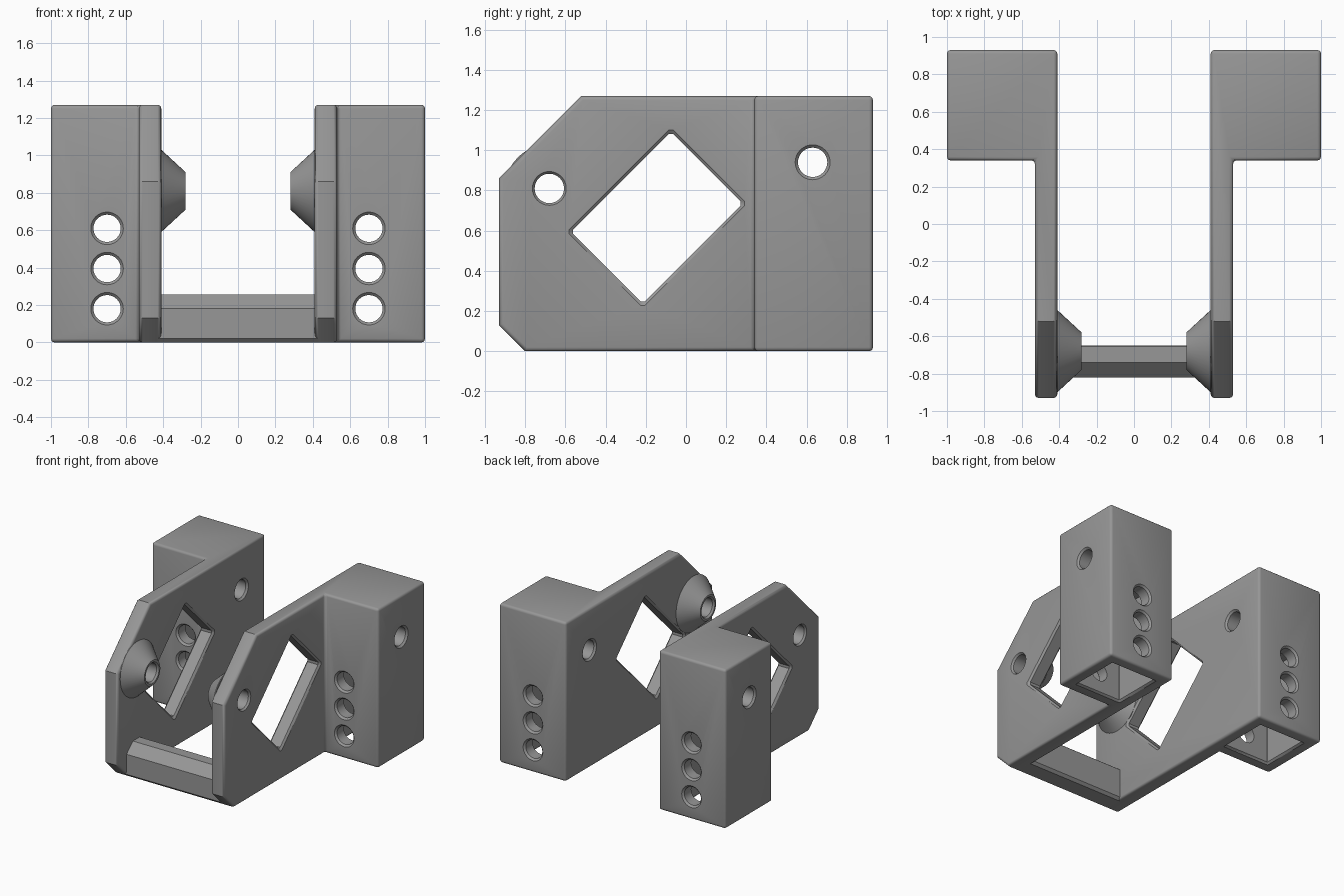
import bpy, bmesh, math
from mathutils import Vector

if "Cube" in bpy.data.objects:
    bpy.data.objects.remove(bpy.data.objects["Cube"])

grey = bpy.data.materials.new("plain grey")
grey.diffuse_color = (0.31, 0.31, 0.31, 1)
grey.use_nodes = True
grey.node_tree.nodes["Principled BSDF"].inputs["Base Color"].default_value = grey.diffuse_color


def make_object(name, bm):
    bmesh.ops.recalc_face_normals(bm, faces=bm.faces)
    me = bpy.data.meshes.new(name)
    bm.to_mesh(me)
    bm.free()
    ob = bpy.data.objects.new(name, me)
    bpy.context.collection.objects.link(ob)
    me.materials.append(grey)
    return ob


def place(axis, t, u, v):
    return {"x": (t, u, v), "y": (u, t, v), "z": (u, v, t)}[axis]


def loft(name, axis, sections):
    """Skin a list of (position, outline) sections along an axis and cap the ends."""
    bm = bmesh.new()
    rings = [[bm.verts.new(place(axis, t, u, v)) for u, v in pts] for t, pts in sections]
    for a, b in zip(rings, rings[1:]):
        n = len(a)
        for i in range(n):
            bm.faces.new((a[i], a[(i + 1) % n], b[(i + 1) % n], b[i]))
    bm.faces.new(rings[0])
    bm.faces.new(rings[-1])
    return make_object(name, bm)


def circle(cu, cv, r, n=32):
    return [(cu + r * math.cos(2 * math.pi * i / n), cv + r * math.sin(2 * math.pi * i / n))
            for i in range(n)]


def rectangle(cu, cv, hu, hv, angle=0, corner=0.015):
    k = corner
    pts = [(hu - k, -hv), (hu, -hv + k), (hu, hv - k), (hu - k, hv),
           (-hu + k, hv), (-hu, hv - k), (-hu, -hv + k), (-hu + k, -hv)]
    c, s = math.cos(angle), math.sin(angle)
    return [(cu + c * u - s * v, cv + s * u + c * v) for u, v in pts]


def cutter(name, axis, a, b, outline, blind=False, e=0.014):
    """Cutting tool whose mouths at a and b flare to leave chamfered rims."""
    sections = [(a - e, outline(2 * e)), (a + e, outline(0))]
    sections += [(b, outline(0))] if blind else [(b - e, outline(0)), (b + e, outline(2 * e))]
    ob = loft(name, axis, sections)
    ob.hide_render = True
    return ob


def finish(ob, cutters=(), bevel=0, mirror=True):
    """Round the edges, cut the holes, mirror to the other side and smooth."""
    if bevel:
        m = ob.modifiers.new("round", "BEVEL")
        m.width, m.segments = bevel, 3
        m.limit_method, m.angle_limit = "ANGLE", math.radians(60)
    for c in cutters:
        m = ob.modifiers.new("cut", "BOOLEAN")
        m.operation, m.solver, m.object = "DIFFERENCE", "EXACT", c
    if mirror:
        m = ob.modifiers.new("mirror", "MIRROR")
        m.use_mirror_merge = False
    bpy.ops.object.select_all(action="DESELECT")
    bpy.context.view_layer.objects.active = ob
    ob.select_set(True)
    bpy.ops.object.convert(target="MESH")
    bpy.ops.object.shade_smooth_by_angle(angle=math.radians(35))


# side bracket: plate and post as one L-shaped extrusion
plan = [(0.41, -0.93), (0.53, -0.93), (0.53, 0.34), (1, 0.34), (1, 0.93), (0.41, 0.93)]
bracket = loft("side_bracket", "z", [(0, plan), (1.27, plan)])

# slanted front corners
bm = bmesh.new()
bm.from_mesh(bracket.data)
for point, normal in (((0, -0.93, 0.86), (0, -1, 1)), ((0, -0.93, 0.13), (0, -1, -1))):
    cut = bmesh.ops.bisect_plane(bm, geom=bm.verts[:] + bm.edges[:] + bm.faces[:],
                                 plane_co=point, plane_no=Vector(normal).normalized(),
                                 clear_outer=True)
    edges = [g for g in cut["geom_cut"] if isinstance(g, bmesh.types.BMEdge)]
    bmesh.ops.contextual_create(bm, geom=edges)
bmesh.ops.recalc_face_normals(bm, faces=bm.faces)
bm.to_mesh(bracket.data)
bm.free()

# holes, window and hollow post
pivot_hole = cutter("pivot_hole_cutter", "x", 0.28, 0.53, lambda g: circle(-0.68, 0.81, 0.073 + g * 0.8))
tools = [
    cutter("window_cutter", "x", 0.41, 0.53,
           lambda g: rectangle(-0.145, 0.665, 0.352 + g, 0.252 + g, math.pi / 4)),
    cutter("cross_hole_cutter", "x", 0.41, 1.0, lambda g: circle(0.63, 0.94, 0.073 + g)),
    cutter("post_hollow_cutter", "z", 0, 0.78,
           lambda g: rectangle(0.705, 0.635, 0.195 + g, 0.195 + g, corner=0.004), blind=True),
    pivot_hole,
]
for z in (0.18, 0.395, 0.61):
    tools.append(cutter("post_hole_cutter", "y", 0.34, 0.93,
                        lambda g, z=z: circle(0.70, z, 0.073 + g)))
finish(bracket, tools, bevel=0.02)

# conical pivot bosses on the inner faces
boss = loft("pivot_boss", "x", [(0.28, circle(-0.68, 0.81, 0.10, 48)),
                                (0.41, circle(-0.68, 0.81, 0.22, 48)),
                                (0.415, circle(-0.68, 0.81, 0.22, 48))])
finish(boss, [pivot_hole])

# front crossbar
bar_profile = [(-0.80, 0), (-0.82, 0.02), (-0.82, 0.18), (-0.74, 0.255),
               (-0.655, 0.255), (-0.65, 0.25), (-0.65, 0.02), (-0.67, 0)]
bar = loft("crossbar", "x", [(-0.43, bar_profile), (0.43, bar_profile)])
finish(bar, mirror=False)

for t in tools:
    bpy.data.objects.remove(t)
